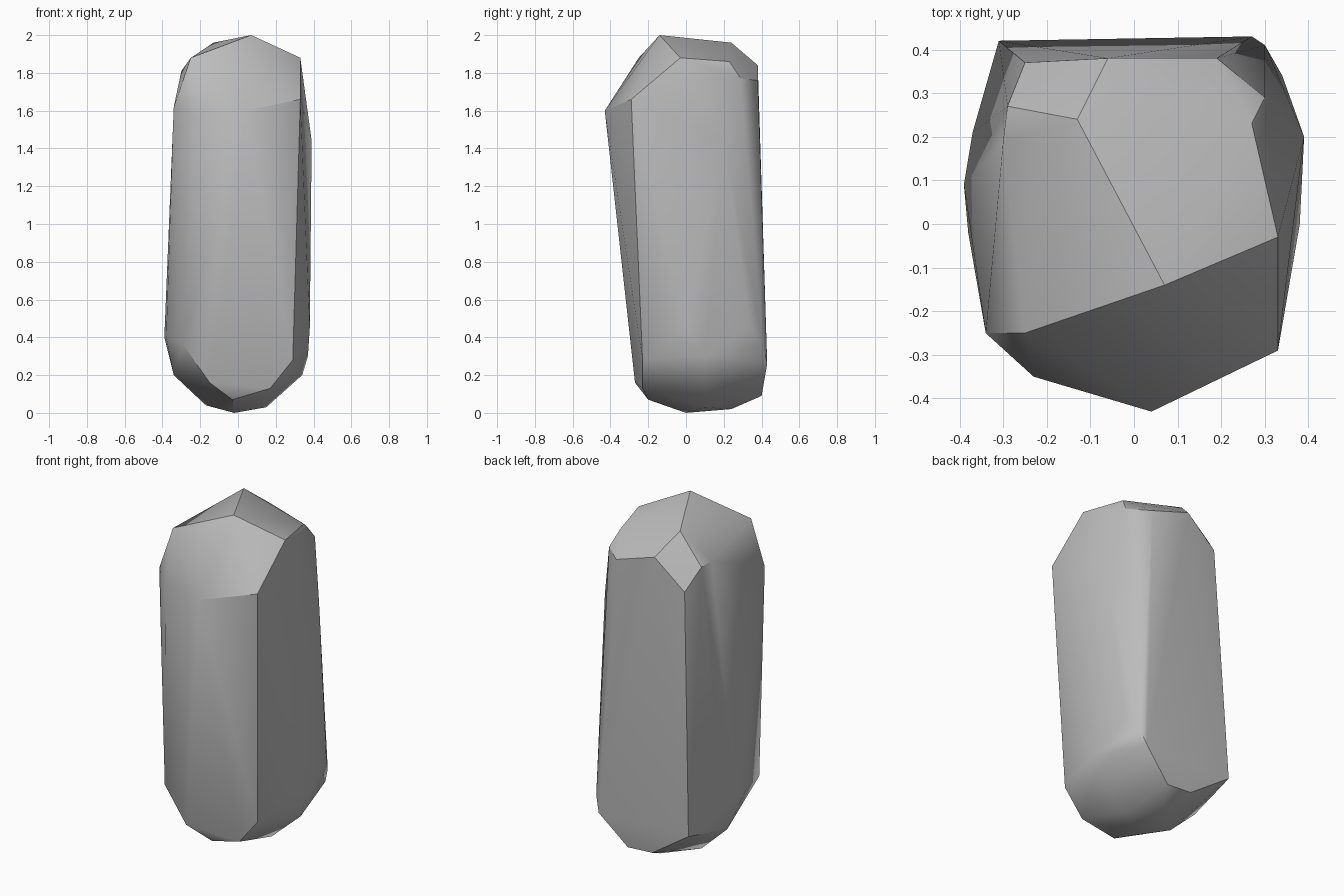
import bpy
import bmesh
from math import radians
from mathutils import Vector

# Remove the default object
default_cube = bpy.data.objects.get("Cube")
if default_cube is not None:
    bpy.data.objects.remove(default_cube, do_unlink=True)


def make_material(name, level):
    """Plain flat grey stone."""
    colour = (level, level, level, 1.0)
    material = bpy.data.materials.new(name)
    material.use_nodes = True
    material.diffuse_color = colour
    shader = material.node_tree.nodes["Principled BSDF"]
    shader.inputs["Base Color"].default_value = colour
    shader.inputs["Roughness"].default_value = 0.8
    return material


# Named corners around the chipped front of the crown
peak = Vector((.07, -.14, 2))
chip_left = Vector((-.25, -.25, 1.88))
chip_right = Vector((.33, -.29, 1.66))
chip_lip = Vector((.04, -.43, 1.6))
chip_tip = Vector((.22, -.3, 1.78))

# Sloping crown and bevelled back corners
crown = [
    peak, chip_left, chip_right, chip_lip,
    (-.13, .24, 1.96), (.33, -.03, 1.88), (.27, .23, 1.86),
    (-.3, .19, 1.81), (-.29, .27, 1.8), (-.06, .38, 1.84),
    (-.25, .37, 1.68), (.3, .29, 1.77), (.19, .38, 1.76),
]

# Long sides of the pillar
shaft = [
    (-.34, -.25, 1.62), (-.23, -.35, 1.58), (.39, .2, 1.44),
    (.38, 0, .45), (.34, .34, .45), (.3, .41, .35),
    (.27, .43, .26), (-.31, .42, .27), (-.37, .21, .4),
    (-.39, .09, .4), (-.38, -.02, .4),
    (-.29, -.27, .36), (.29, -.23, .28),
]

# Worn, rounded foot
foot = [
    (-.15, -.27, .16), (.17, -.23, .13), (-.03, -.2, .07),
    (-.02, 0, 0), (.15, .1, .03), (0, .24, .02),
    (.1, .4, .09), (-.06, .4, .1), (-.17, .1, .04),
    (.34, .1, .2), (.37, .1, .3), (-.34, .1, .2),
]


def find_vertex(mesh, position):
    return min(mesh.verts, key=lambda v: (v.co - position).length)


def carve_chip(mesh):
    """Raise the facet above the chip's edge so the chip is undercut."""
    left = find_vertex(mesh, chip_left)
    right = find_vertex(mesh, chip_right)
    lip = find_vertex(mesh, chip_lip)
    edge = mesh.edges.get((left, right))
    if edge is None:
        return
    upper = [face for face in edge.link_faces if lip not in face.verts]
    result = bmesh.ops.poke(mesh, faces=upper)
    for vertex in result["verts"]:
        vertex.co = chip_tip


def build_stone(name, corners, material):
    """Wrap the corners in flat facets and finish the stone."""
    mesh = bmesh.new()
    for corner in corners:
        mesh.verts.new(corner)
    hull = bmesh.ops.convex_hull(mesh, input=mesh.verts[:])
    loose = set(hull["geom_interior"]) | set(hull["geom_unused"])
    bmesh.ops.delete(
        mesh,
        geom=[item for item in loose if isinstance(item, bmesh.types.BMVert)],
        context="VERTS",
    )
    carve_chip(mesh)
    bmesh.ops.recalc_face_normals(mesh, faces=mesh.faces[:])

    data = bpy.data.meshes.new(name)
    mesh.to_mesh(data)
    mesh.free()
    data.materials.append(material)
    stone = bpy.data.objects.new(name, data)
    bpy.context.collection.objects.link(stone)
    return stone


stone_grey = make_material("stone grey", .5)
pillar = build_stone("stone_pillar", crown + shaft + foot, stone_grey)

# Blend the shallow facets while keeping the broken edges crisp
bpy.ops.object.select_all(action="DESELECT")
pillar.select_set(True)
bpy.context.view_layer.objects.active = pillar
bpy.ops.object.shade_smooth_by_angle(angle=radians(30))
